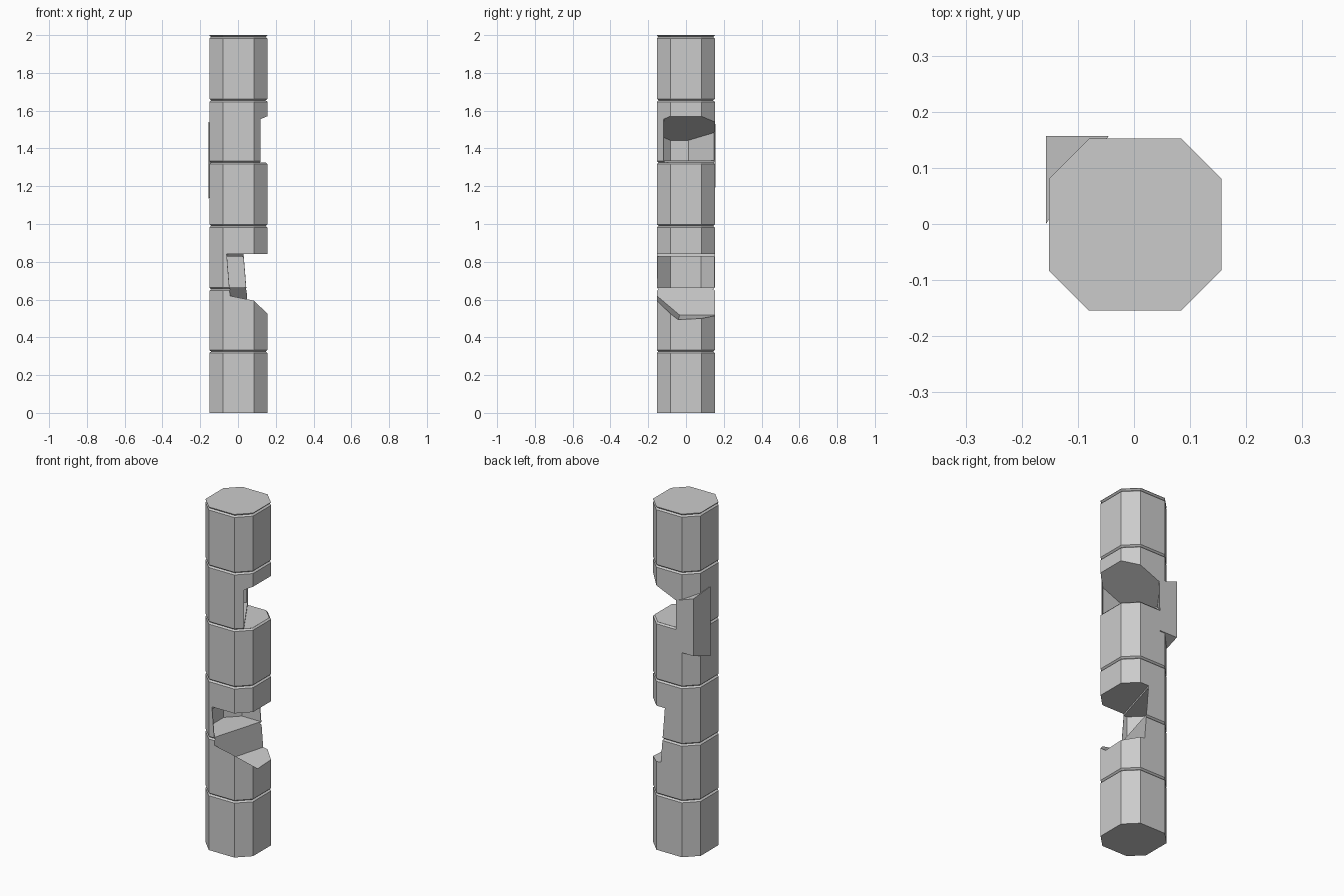
import bpy, bmesh
from mathutils import Vector

if "Cube" in bpy.data.objects:
    bpy.data.objects.remove(bpy.data.objects["Cube"])

CX, CY = 0.002, -0.001
HALF, FLAT = 0.1535, 0.082      # octagon half width, half length of the flat sides


def ring(inset=0.0):
    h, f = HALF - inset, FLAT - inset * 0.41
    pts = [(f, -h), (h, -f), (h, f), (f, h), (-f, h), (-h, f), (-h, -f), (-f, -h)]
    return [(CX + x, CY + y) for x, y in pts]


def to_object(bm, name):
    bmesh.ops.recalc_face_normals(bm, faces=bm.faces)
    mesh = bpy.data.meshes.new(name)
    bm.to_mesh(mesh)
    bm.free()
    obj = bpy.data.objects.new(name, mesh)
    bpy.context.collection.objects.link(obj)
    return obj


def stack(levels, name):
    """Octagonal prism lofted through (z, inset) levels."""
    bm = bmesh.new()
    rings = [[bm.verts.new((x, y, z)) for x, y in ring(i)] for z, i in levels]
    for a, b in zip(rings, rings[1:]):
        for k in range(8):
            n = (k + 1) % 8
            bm.faces.new((a[k], a[n], b[n], b[k]))
    bm.faces.new(rings[0][::-1])
    bm.faces.new(rings[-1])
    return bm if name is None else to_object(bm, name)


def trim(bm, planes):
    """Keep the side of each plane that its normal points away from."""
    for co, no in planes:
        geom = bm.verts[:] + bm.edges[:] + bm.faces[:]
        cut = bmesh.ops.bisect_plane(bm, geom=geom, plane_co=co, plane_no=Vector(no).normalized(),
                                     clear_outer=True)
        edges = [e for e in cut['geom_cut'] if isinstance(e, bmesh.types.BMEdge)]
        if edges:
            bmesh.ops.edgeloop_fill(bm, edges=edges)
    return bm


def block(planes, name):
    """Convex solid bounded by planes."""
    bm = bmesh.new()
    bmesh.ops.create_cube(bm, size=6)
    return to_object(trim(bm, planes), name)


def carve(target, cutter):
    mod = target.modifiers.new("carve", 'BOOLEAN')
    mod.operation, mod.solver, mod.object = 'DIFFERENCE', 'EXACT', cutter
    bpy.context.view_layer.objects.active = target
    bpy.ops.object.modifier_apply(modifier=mod.name)
    bpy.data.objects.remove(cutter)


# Pillar shaft with V grooves
levels = [(0, 0)]
for z in (0.325, 0.655, 0.99, 1.325, 1.655, 1.99):
    levels += [(z - 0.008, 0), (z, 0.009), (z + 0.008, 0)]
levels.append((2.0, 0))
pillar = stack(levels, "pillar")

# Lower break: leaning broken wall, flat top, two sloped floor planes
carve(pillar, block([
    ((0, 0, 0.84), (0, 0, 1)),
    ((-0.06, -0.154, 0.84), (-0.308, 0.09, -0.025)),
    ((0.08, -0.154, 0.595), (-0.2, -0.77, -1)),
    ((0.06, 0, 0.51), (-0.15, 0.05, -1)),
], "lower_break"))
# Hollow behind the lower break
carve(pillar, stack([(0.665, 0.003), (0.828, 0.003)], "lower_hollow"))

# Upper break: opens to the back right under a sloped ceiling
ceiling = ((0, 0, 1.505), (-0.42, 0, 1))
carve(pillar, block([
    ceiling,
    ((0, 0, 1.326), (0, 0, -1)),
    ((0.12, -0.118, 1.4), (-0.272, -0.165, 0)),
], "upper_break"))
# Hollow behind the upper break
carve(pillar, to_object(trim(stack([(1.335, 0.003), (1.7, 0.003)], None), [ceiling]), "upper_hollow"))

# Loose corner piece on the back left
block([
    ((-0.157, 0, 0), (-1, 0, 0)),
    ((0, 0.157, 0), (0, 1, 0)),
    ((-0.157, 0, 0), (0.157, -0.112, 0)),
    ((-0.157, 0, 1.135), (0, 0.38, -1)),
    ((-0.157, 0.157, 1.528), (0.34, 0.076, 1)),
], "corner_fragment")
